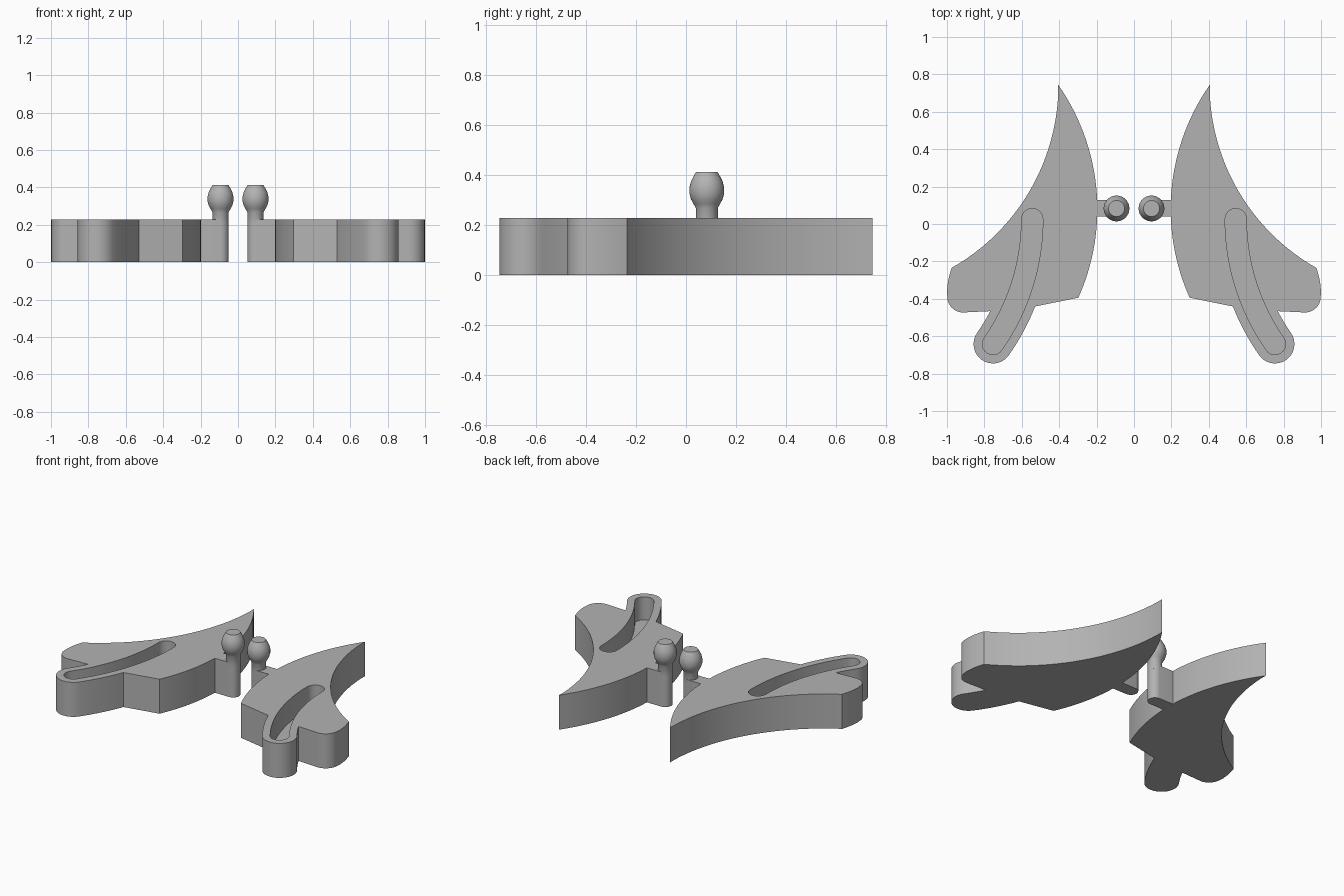
import bpy, bmesh
from math import sqrt, sin, cos, pi, atan2, radians
from mathutils import Vector

cube = bpy.data.objects.get("Cube")
if cube:
    bpy.data.objects.remove(cube, do_unlink=True)

grey = bpy.data.materials.new("plain grey")
grey.use_nodes = True
grey.diffuse_color = (0.45, 0.45, 0.45, 1)
grey.node_tree.nodes["Principled BSDF"].inputs["Base Color"].default_value = grey.diffuse_color

HEIGHT = 0.228
FLOOR = 0.076
PIN = Vector((0.0935, 0.083))
PIN_R = 0.044
SLOT_C, SLOT_R = Vector((1.711, 0.026)), 1.167
SLOT_END = pi + radians(34.9)
ARM_R, GROOVE_R = 0.104, 0.057


def arc(c, r, a0, a1, n):
    return [(c[0] + r * cos(a0 + (a1 - a0) * i / n),
             c[1] + r * sin(a0 + (a1 - a0) * i / n)) for i in range(n + 1)]


def side_arc(c, r, y0, y1, n):
    """Arc on the -x side of a circle, running between two heights in y."""
    angle = lambda y: atan2(y - c[1], -sqrt(r * r - (y - c[1]) ** 2)) % (2 * pi)
    return arc(c, r, angle(y0), angle(y1), n)


def finish(obj):
    bpy.ops.object.select_all(action='DESELECT')
    obj.select_set(True)
    bpy.context.view_layer.objects.active = obj
    bpy.ops.object.shade_smooth_by_angle(angle=radians(30))


def make(name, bm):
    bmesh.ops.recalc_face_normals(bm, faces=bm.faces)
    mesh = bpy.data.meshes.new(name)
    bm.to_mesh(mesh)
    bm.free()
    mesh.materials.append(grey)
    obj = bpy.data.objects.new(name, mesh)
    bpy.context.collection.objects.link(obj)
    return obj


def prism(name, outline, z0, z1, side):
    bm = bmesh.new()
    base = bm.faces.new([bm.verts.new((side * x, y, z0)) for x, y in outline])
    top = bmesh.ops.extrude_face_region(bm, geom=[base])["geom"]
    bmesh.ops.translate(bm, vec=(0, 0, z1 - z0),
                        verts=[v for v in top if isinstance(v, bmesh.types.BMVert)])
    return make(name, bm)


def lathe(name, profile, centre, side, n=32):
    bm = bmesh.new()
    rings = [[bm.verts.new((side * x, y, z)) for x, y in arc(centre, r, 0, 2 * pi, n)[:-1]]
             for r, z in profile]
    for a, b in zip(rings, rings[1:]):
        for i in range(n):
            j = (i + 1) % n
            bm.faces.new((a[i], a[j], b[j], b[i]))
    bm.faces.new(rings[0])
    bm.faces.new(rings[-1])
    return make(name, bm)


# Shared plan pieces, written for the +x side
arm_tip = SLOT_C + SLOT_R * Vector((cos(SLOT_END), sin(SLOT_END)))
inner_c, inner_r = (1.356, 0.08), 1.16

outline = side_arc(inner_c, inner_r, 0.745, PIN.y + PIN_R, 16)         # tip down to tab
outline += arc(PIN, PIN_R, pi / 2, 3 * pi / 2, 12)                     # rounded tab
outline += side_arc(inner_c, inner_r, PIN.y - PIN_R, -0.394, 12)       # lower inner edge
outline += side_arc(SLOT_C, SLOT_R + ARM_R, -0.441, SLOT_C.y + (SLOT_R + ARM_R) * sin(SLOT_END), 8)
outline += arc(arm_tip, ARM_R, SLOT_END, SLOT_END + pi, 16)[1:-1]      # arm end
outline += side_arc(SLOT_C, SLOT_R - ARM_R, SLOT_C.y + (SLOT_R - ARM_R) * sin(SLOT_END), -0.466, 6)
outline += arc((0.915, -0.39), 0.083, -pi / 2, 0, 8)                   # outer lobe
outline += [(1.0, -0.36), (0.995, -0.31), (0.986, -0.27)]
outline += side_arc((1.53, 0.745), 1.126, -0.235, 0.745, 24)[:-1]      # concave outer edge

groove = arc(SLOT_C, SLOT_R + GROOVE_R, pi, SLOT_END, 20)
groove += arc(arm_tip, GROOVE_R, SLOT_END, SLOT_END + pi, 12)[1:-1]
groove += arc(SLOT_C, SLOT_R - GROOVE_R, SLOT_END, pi, 20)
groove += arc((SLOT_C.x - SLOT_R, SLOT_C.y), GROOVE_R, 0, pi, 12)[1:-1]

pin_profile = [(PIN_R, 0.2), (PIN_R, 0.268), (0.053, 0.285), (0.063, 0.303), (0.069, 0.325),
               (0.069, 0.352), (0.063, 0.375), (0.053, 0.395), (0.043, 0.412)]

for side, label in ((1, "left"), (-1, "right")):
    # Flat wing with a curved blind groove
    wing = prism(label + "_wing", outline, 0, HEIGHT, side)
    cutter = prism(label + "_groove_cutter", groove, FLOOR, HEIGHT + 0.1, side)
    cutter.hide_render = True
    cut = wing.modifiers.new("groove", 'BOOLEAN')
    cut.operation, cut.solver, cut.object = 'DIFFERENCE', 'EXACT', cutter
    bpy.context.view_layer.objects.active = wing
    bpy.ops.object.modifier_apply(modifier=cut.name)
    bpy.data.objects.remove(cutter, do_unlink=True)
    finish(wing)
    # Ball-headed pin standing on the tab
    finish(lathe(label + "_ball_pin", pin_profile, PIN, side))
